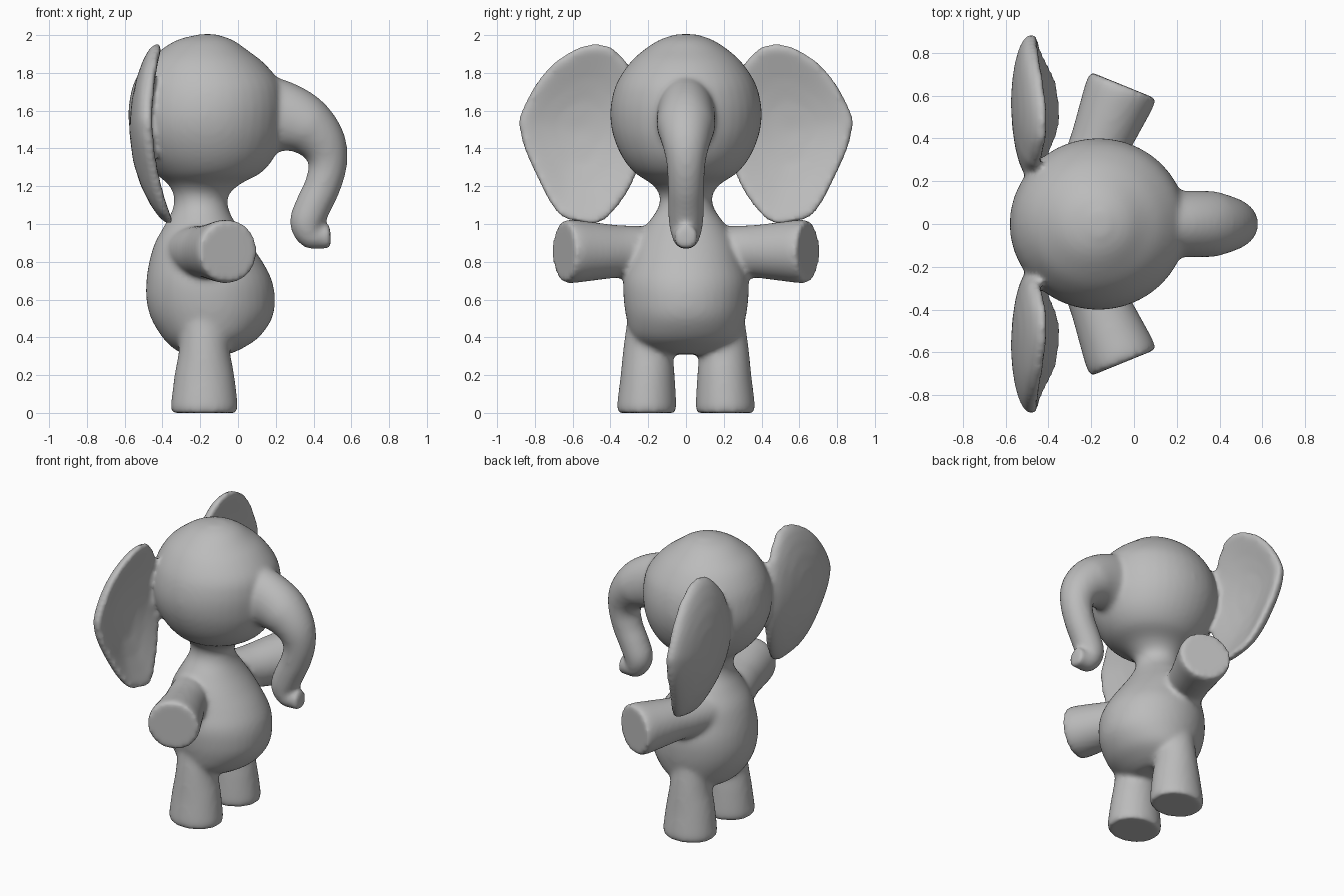
import bpy, bmesh, math
from mathutils import Vector

if "Cube" in bpy.data.objects:
    bpy.data.objects.remove(bpy.data.objects["Cube"])

grey = bpy.data.materials.new("soft grey")
grey.use_nodes = True
GREY = (0.5, 0.5, 0.5, 1)
grey.diffuse_color = GREY
grey.node_tree.nodes["Principled BSDF"].inputs["Base Color"].default_value = GREY
SIDES = 40


def spline(rows, steps=5):
    """Smooth rows of values with a Catmull-Rom curve."""
    rows = [Vector(r) for r in rows]
    out = []
    for i in range(len(rows) - 1):
        a, b, c, d = rows[max(i - 1, 0)], rows[i], rows[i + 1], rows[min(i + 2, len(rows) - 1)]
        for k in range(steps):
            t = k / steps
            out.append(0.5 * (2 * b + (c - a) * t + (2 * a - 5 * b + 4 * c - d) * t * t
                              + (3 * b - a - 3 * c + d) * t ** 3))
    return out + [rows[-1]]


def skin(name, loops):
    """Closed surface through a list of equal point loops."""
    bm = bmesh.new()
    rings = [[bm.verts.new(p) for p in loop] for loop in loops]
    n = len(rings[0])
    for lower, upper in zip(rings, rings[1:]):
        for i in range(n):
            j = (i + 1) % n
            bm.faces.new((lower[i], lower[j], upper[j], upper[i]))
    bm.faces.new(rings[0])
    bm.faces.new(rings[-1])
    bmesh.ops.recalc_face_normals(bm, faces=bm.faces)
    mesh = bpy.data.meshes.new(name)
    bm.to_mesh(mesh)
    bm.free()
    mesh.materials.append(grey)
    obj = bpy.data.objects.new(name, mesh)
    bpy.context.collection.objects.link(obj)
    return obj


def oval(centre, u, v):
    angles = [math.tau * i / SIDES for i in range(SIDES)]
    return [Vector(centre) + u * math.cos(a) + v * math.sin(a) for a in angles]


X, Y, Z = Vector((1, 0, 0)), Vector((0, 1, 0)), Vector((0, 0, 1))
parts = []

# Belly, neck and head: height, back x, front x, half width
trunk_rows = [
    (0.31, -0.28, -0.05, 0.13), (0.34, -0.34, 0.02, 0.22), (0.4, -0.40, 0.11, 0.285),
    (0.5, -0.46, 0.18, 0.315), (0.6, -0.485, 0.195, 0.33), (0.7, -0.485, 0.18, 0.33),
    (0.8, -0.47, 0.13, 0.30), (0.9, -0.44, 0.06, 0.265), (1.0, -0.385, -0.01, 0.205),
    (1.08, -0.345, -0.05, 0.15), (1.15, -0.34, -0.05, 0.14), (1.21, -0.37, 0.01, 0.18),
    (1.27, -0.44, 0.12, 0.27), (1.35, -0.51, 0.19, 0.335), (1.45, -0.56, 0.23, 0.38),
    (1.55, -0.58, 0.245, 0.4), (1.65, -0.575, 0.245, 0.395), (1.75, -0.55, 0.22, 0.365),
    (1.85, -0.49, 0.14, 0.30), (1.92, -0.41, 0.05, 0.225), (1.975, -0.32, -0.03, 0.14),
    (2.005, -0.2, -0.12, 0.05)]
parts.append(skin("body_and_head", [
    oval(((b + f) / 2, 0, z), X * (f - b) / 2, Y * w) for z, b, f, w in spline(trunk_rows)]))

# Trunk: x, z, radius along a curling path
path = spline([
    (0.08, 1.57, 0.24), (0.22, 1.57, 0.195), (0.35, 1.525, 0.16), (0.445, 1.43, 0.128),
    (0.475, 1.32, 0.103), (0.447, 1.2, 0.096), (0.4, 1.1, 0.095), (0.366, 1.01, 0.092),
    (0.388, 0.945, 0.078), (0.44, 0.932, 0.064), (0.49, 0.932, 0.064)])
loops = []
for i, (x, z, r) in enumerate(path):
    ahead, behind = path[min(i + 1, len(path) - 1)], path[max(i - 1, 0)]
    along = Vector((ahead[0] - behind[0], 0, ahead[1] - behind[1])).normalized()
    loops.append(oval((x, 0, z), along.cross(Y) * r, Y * min(r, 0.155)))
parts.append(skin("trunk", loops))

# Ear outline, seen from the front: y, z
ear_outline = [
    (0.27, 1.8), (0.37, 1.92), (0.47, 1.955), (0.58, 1.93), (0.71, 1.845), (0.81, 1.72),
    (0.87, 1.6), (0.885, 1.53), (0.86, 1.41), (0.795, 1.26), (0.725, 1.12), (0.66, 1.04),
    (0.57, 1.01), (0.46, 1.005), (0.38, 1.07), (0.29, 1.2), (0.22, 1.4), (0.22, 1.6)]
ear_outline = spline(ear_outline + ear_outline[:1], 3)[:-1]


def ear_loop(side, scale, offset):
    """One concentric loop of the cupped ear, offset in front or behind."""
    loop = []
    for y, z in ear_outline:
        dz = z - 1.53
        rim = -0.475 + 0.35 * dz * dz - 0.03 * dz
        x = -0.53 + (rim + 0.53) * scale ** 2 + offset
        loop.append((x, side * (0.57 + (y - 0.57) * scale), 1.5 + (z - 1.5) * scale))
    return loop


# Cross-section of the ear from back middle, round the rim, to front middle
ear_section = [(0.05, -0.045), (0.35, -0.045), (0.6, -0.045), (0.8, -0.042), (0.93, -0.034),
               (0.99, -0.018), (1.0, 0.0), (0.99, 0.018), (0.93, 0.032), (0.8, 0.038),
               (0.6, 0.04), (0.35, 0.04), (0.05, 0.04)]

for side, label in ((1, "left"), (-1, "right")):
    parts.append(skin(label + "_ear", [ear_loop(side, s, o) for s, o in ear_section]))

    # Arm: distance back from the flat hand end, radius
    aim = Vector((0.377, side * 0.926, 0))
    hand = Vector((-0.05, side * 0.648, 0.855))
    arm_rows = spline([(0.55, 0.13), (0.4, 0.136), (0.3, 0.14), (0.15, 0.157),
                       (0.05, 0.168), (0.0, 0.165)])
    parts.append(skin(label + "_arm", [
        oval(hand - aim * d, aim.cross(Z) * r, Z * r) for d, r in arm_rows]))

    # Leg: height, centre y, half depth, half width
    leg_rows = spline([(0.0, 0.208, 0.172, 0.152), (0.04, 0.208, 0.177, 0.157),
                       (0.2, 0.203, 0.158, 0.143), (0.34, 0.2, 0.134, 0.132),
                       (0.5, 0.18, 0.13, 0.13)])
    parts.append(skin(label + "_leg", [
        oval((-0.178, side * y, z), X * rx, Y * ry) for z, y, rx, ry in leg_rows]))

# Fuse the parts into one soft skin
bpy.ops.object.select_all(action='DESELECT')
for part in parts:
    part.select_set(True)
bpy.context.view_layer.objects.active = parts[0]
bpy.ops.object.join()
figure = bpy.context.object
figure.name = "elephant_figure"
remesh = figure.modifiers.new("fuse", 'REMESH')
remesh.mode = 'VOXEL'
remesh.voxel_size = 0.016
remesh.use_smooth_shade = True
soften = figure.modifiers.new("soften", 'SMOOTH')
soften.factor = 0.5
soften.iterations = 9
